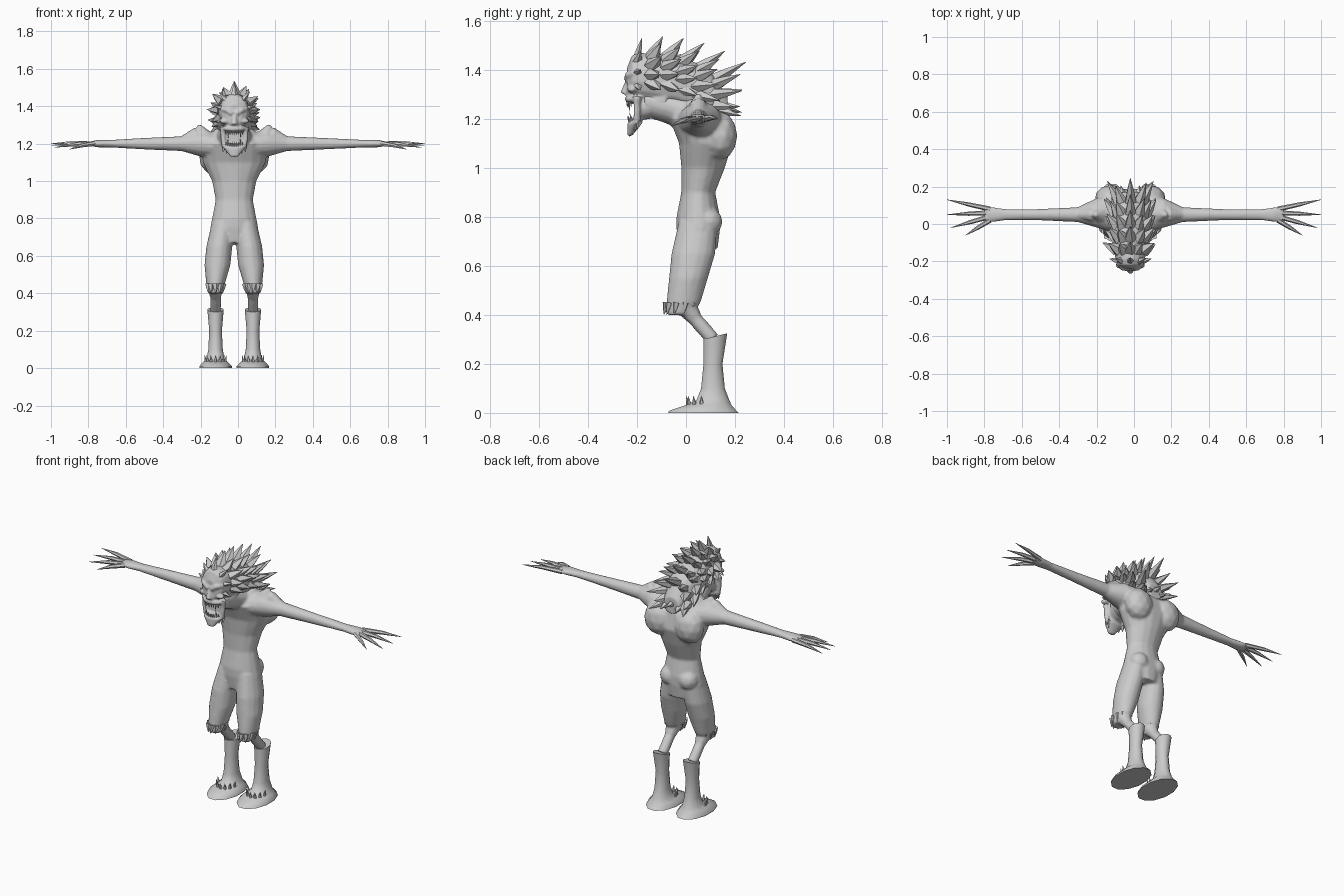
import bpy, bmesh, math, random
from mathutils import Vector

random.seed(4)
BODY_SHIFT = Vector((-.02, 0, 0))  # the body stands slightly off the middle of the arm span
SIDES = {"left": 1, "right": -1}

cube = bpy.data.objects.get("Cube")
if cube:
    bpy.data.objects.remove(cube, do_unlink=True)

grey = bpy.data.materials.new("plain grey")
grey.use_nodes = True
grey.diffuse_color = (.6, .6, .6, 1)
grey.node_tree.nodes["Principled BSDF"].inputs["Base Color"].default_value = grey.diffuse_color


def finish(bm, name, voxel=0, relax=0):
    """Turn the mesh into a shaded object, optionally fused into one skin."""
    bmesh.ops.translate(bm, verts=bm.verts, vec=BODY_SHIFT)
    bmesh.ops.recalc_face_normals(bm, faces=bm.faces)
    mesh = bpy.data.meshes.new(name)
    bm.to_mesh(mesh)
    bm.free()
    mesh.materials.append(grey)
    ob = bpy.data.objects.new(name, mesh)
    bpy.context.collection.objects.link(ob)
    bpy.ops.object.select_all(action="DESELECT")
    ob.select_set(True)
    bpy.context.view_layer.objects.active = ob
    bpy.ops.object.shade_smooth_by_angle(angle=math.radians(50))
    if voxel:
        remesh = ob.modifiers.new("fuse", "REMESH")
        remesh.mode = "VOXEL"
        remesh.voxel_size = voxel
        remesh.use_smooth_shade = True
        smooth = ob.modifiers.new("relax", "SMOOTH")
        smooth.iterations = relax


def oval(x=0, y=0, z=0, wide=0, deep=0, tall=0, corners=16):
    """Ring of points; the radius left at zero gives the facing axis."""
    ring = []
    for i in range(corners):
        angle = math.tau * (i + .5) / corners
        c, s = math.cos(angle), math.sin(angle)
        ring.append(Vector((x + wide * c, y + deep * s, z + tall * (s if wide else c))))
    return ring


def loft(bm, rings, side=1):
    """Bridge rings of points and cap both ends."""
    loops = [[bm.verts.new((p.x * side, p.y, p.z)) for p in ring] for ring in rings]
    count = len(loops[0])
    for a, b in zip(loops, loops[1:]):
        for i in range(count):
            j = (i + 1) % count
            bm.faces.new((a[i], a[j], b[j], b[i]))
    bm.faces.new(loops[0][::-1])
    bm.faces.new(loops[-1])


def tube(bm, points, radii, side=1, corners=8, flat=1):
    """Tapered tube through points."""
    points = [Vector(p) for p in points]
    rings = []
    for i, (point, radius) in enumerate(zip(points, radii)):
        along = (points[min(i + 1, len(points) - 1)] - points[max(i - 1, 0)]).normalized()
        u = along.cross(Vector((0, 0, 1)))
        u = u.normalized() if u.length > .05 else Vector((1, 0, 0))
        v = u.cross(along) * flat
        angles = [math.tau * k / corners for k in range(corners)]
        rings.append([point + radius * (u * math.cos(a) + v * math.sin(a)) for a in angles])
    loft(bm, rings, side)


def spike(bm, base, tip, radius, side=1):
    """Tuft of hair, claw or tooth."""
    middle = Vector(base).lerp(Vector(tip), .5)
    tube(bm, (base, middle, tip), (radius, radius * .6, radius * .03), side, corners=5, flat=.8)


def blob(bm, centre, size):
    made = bmesh.ops.create_icosphere(bm, subdivisions=2, radius=1)["verts"]
    bmesh.ops.scale(bm, verts=made, vec=size)
    bmesh.ops.translate(bm, verts=made, vec=centre)


# Body: torso, neck, thighs, shins and arms fused together
bm = bmesh.new()
loft(bm, [
    oval(z=.67, y=.05, wide=.1, deep=.08),
    oval(z=.75, y=.05, wide=.13, deep=.09),
    oval(z=.8, y=.05, wide=.12, deep=.09),
    oval(z=.9, y=.05, wide=.1, deep=.07),
    oval(z=1, y=.07, wide=.12, deep=.09),
    oval(z=1.1, y=.08, wide=.17, deep=.11),
    oval(z=1.2, y=.05, wide=.18, deep=.12),
    oval(z=1.28, y=.04, wide=.1, deep=.05)])
loft(bm, [
    oval(y=-.17, z=1.27, wide=.06, tall=.06),
    oval(y=-.08, z=1.25, wide=.08, tall=.07),
    oval(y=.06, z=1.2, wide=.12, tall=.09)])
for side in SIDES.values():
    # shoulder blade and buttock
    blob(bm, (.1 * side, .14, 1.13), (.09, .07, .1))
    blob(bm, (.06 * side, .09, .78), (.06, .06, .06))
    # thigh
    loft(bm, [
        oval(x=.1, y=-.03, z=.4, wide=.04, deep=.05),
        oval(x=.1, y=-.01, z=.45, wide=.05, deep=.07),
        oval(x=.09, y=.01, z=.55, wide=.07, deep=.08),
        oval(x=.08, y=.03, z=.65, wide=.07, deep=.09),
        oval(x=.06, y=.05, z=.78, wide=.06, deep=.08)], side)
    # shin
    tube(bm, ((.1, -.01, .45), (.1, .04, .38), (.1, .11, .3)), (.05, .03, .03), side)
    # arm, the left one slightly longer
    longer = .02 * side
    loft(bm, [
        oval(x=.1, y=.06, z=1.19, deep=.1, tall=.07),
        oval(x=.18, y=.06, z=1.2, deep=.08, tall=.07),
        oval(x=.28, y=.05, z=1.2, deep=.04, tall=.04),
        oval(x=.5, y=.05, z=1.2, deep=.03, tall=.03),
        oval(x=.68 + longer, y=.05, z=1.2, deep=.03, tall=.02),
        oval(x=.75 + longer, y=.05, z=1.2, deep=.04, tall=.02),
        oval(x=.8 + longer, y=.05, z=1.2, deep=.04, tall=.01)], side)
    # pointed shoulder
    tube(bm, ((.15, .05, 1.2), (.19, .05, 1.3)), (.08, .01), side)
    tube(bm, ((.2, .05, 1.25), (.28, .05, 1.22)), (.04, .02), side)
finish(bm, "body", voxel=.008, relax=3)

# Fingers
bm = bmesh.new()
for side in SIDES.values():
    for i, (reach, spread) in enumerate(((1, .13), (1, .05), (.98, -.02), (.9, -.06))):
        longer = .02 * side
        root = Vector((.77 + longer, .08 - .02 * i, 1.2))
        tip = Vector((reach + longer, spread, 1.2 - .01 * i))
        knuckle = root.lerp(tip, .5) + Vector((0, 0, .005))
        tube(bm, (root, knuckle, tip), (.014, .011, .001), side, corners=6)
finish(bm, "fingers")

# Torn fringe at the knees
bm = bmesh.new()
for side in SIDES.values():
    for base, tip in zip(oval(x=.1, y=-.02, z=.45, wide=.04, deep=.06, corners=10),
                         oval(x=.1, y=-.03, z=.4, wide=.04, deep=.06, corners=10)):
        tip.z += max(tip.y, 0)
        spike(bm, base, tip, .02, side)
finish(bm, "knee_fringe")

# Boots with a flared sole, a slanted cuff and claw tufts
for label, side in SIDES.items():
    bm = bmesh.new()
    loft(bm, [
        oval(x=.1, y=.07, wide=.09, deep=.15, corners=12),
        oval(x=.1, y=.07, z=.01, wide=.09, deep=.14, corners=12),
        oval(x=.1, y=.09, z=.03, wide=.07, deep=.1, corners=12),
        oval(x=.1, y=.11, z=.05, wide=.05, deep=.07, corners=12),
        oval(x=.1, y=.11, z=.1, wide=.04, deep=.05, corners=12),
        oval(x=.1, y=.11, z=.2, wide=.035, deep=.04, corners=12),
        oval(x=.1, y=.12, z=.32, wide=.045, deep=.05, corners=12)], side)
    for v in bm.verts:
        if v.co.z > .3:
            v.co.z += (v.co.y - .15) / 4
    roots = oval(x=.1, y=.08, z=.02, wide=.05, deep=.07, corners=14)
    claws = oval(x=.1, y=.08, z=.07, wide=.06, deep=.08, corners=14)
    for root, claw in zip(roots, claws):
        if root.y < .08:
            spike(bm, root, claw, .013, side)
    finish(bm, label + "_boot")

# Head: skull, cheeks, lip, nose, brows and hanging jaw fused together
bm = bmesh.new()
loft(bm, [
    oval(y=-.24, z=1.35, wide=.04, tall=.06),
    oval(y=-.22, z=1.37, wide=.07, tall=.09),
    oval(y=-.19, z=1.37, wide=.08, tall=.1),
    oval(y=-.04, z=1.35, wide=.1, tall=.11),
    oval(y=.04, z=1.32, wide=.1, tall=.11),
    oval(y=.11, z=1.29, wide=.08, tall=.09),
    oval(y=.17, z=1.24, wide=.05, tall=.05)])
loft(bm, [
    oval(y=-.2, z=1.24, wide=.05, tall=.05),
    oval(y=-.08, z=1.28, wide=.08, tall=.07)])
loft(bm, [
    oval(z=1.13, y=-.23, wide=.02, deep=.01),
    oval(z=1.18, y=-.21, wide=.06, deep=.03),
    oval(z=1.2, y=-.2, wide=.06, deep=.02)])
blob(bm, (0, -.22, 1.28), (.06, .03, .02))
tube(bm, ((0, -.23, 1.37), (0, -.25, 1.3)), (.01, .02))
for side in SIDES.values():
    tube(bm, ((.01, -.24, 1.36), (.04, -.235, 1.38), (.07, -.21, 1.385)), (.014, .015, .01), side)
    blob(bm, (.05 * side, -.22, 1.32), (.03, .02, .015))
    tube(bm, ((.06, -.2, 1.29), (.06, -.2, 1.23), (.05, -.2, 1.18)), (.02, .014, .016), side)
finish(bm, "head", voxel=.006, relax=2)

# Teeth, with longer fangs near the corners
bm = bmesh.new()
for i in range(-4, 5):
    x, y = i * .011, i * i * .001 - .24
    length = .05 if abs(i) == 3 else .03
    spike(bm, (x, y, 1.275), (x, y, 1.275 - length), .006)
    spike(bm, (x, y + .01, 1.185), (x, y, 1.185 + length * .9), .006)
finish(bm, "teeth")

# Beard tufts
bm = bmesh.new()
for i in range(-3, 4):
    out = abs(i) * .01
    spike(bm, (i * .018, out - .22, 1.19), (i * .02, out - .23, 1.125 + out), .016)
finish(bm, "beard")

# Mane: rows of swept-back spikes following the curve of the skull
bm = bmesh.new()
for row in range(6):
    y = row * .06 - .2
    crown = 1.47 - 1.8 * (y + .14) ** 2
    girth = .07 if row in (0, 5) else .09
    count = 3 if row in (0, 5) else 4
    for i in range(-count, count + 1):
        angle, size = i * 2 / count, 1
        if i:
            angle += random.uniform(-.1, .1)
            size = random.uniform(.65, .9)
        out = Vector((math.sin(angle), 0, math.cos(angle)))
        root = Vector((girth * out.x, y, crown + .09 * (out.z - 1)))
        tip = root + (out * .065 + Vector((0, .02 + row * .025, 0))) * size
        spike(bm, root - out * .015, tip, .036 if row else .022)
# nape tufts
for i in range(-2, 3):
    spike(bm, (i * .035, .12, 1.25), (i * .05, .22 - abs(i) * .015, 1.25 - i % 2 * .03), .035)
finish(bm, "mane")
